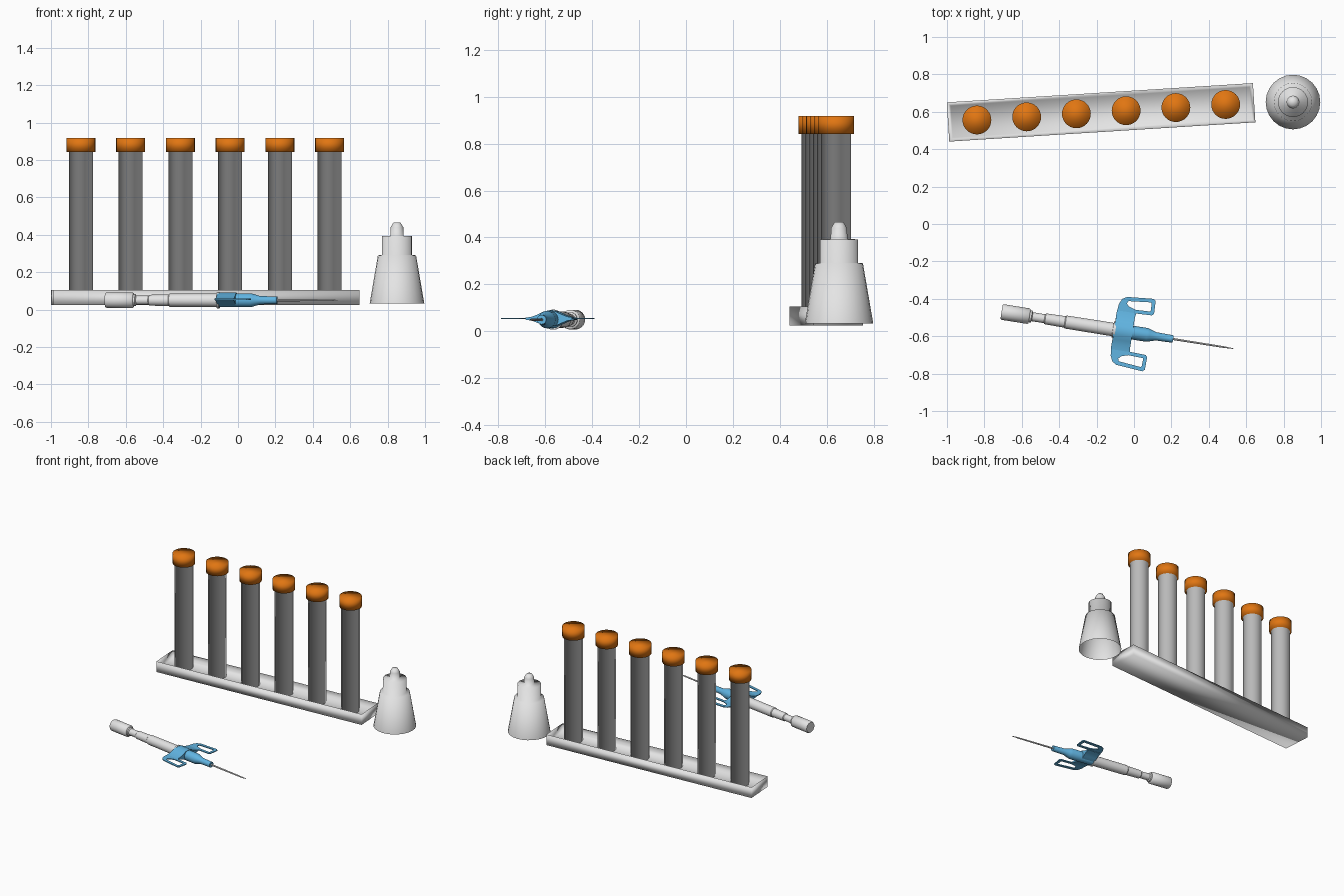
import bpy, bmesh, math
from mathutils import Matrix

if "Cube" in bpy.data.objects:
    bpy.data.objects.remove(bpy.data.objects["Cube"])


def material(name, rgb):
    m = bpy.data.materials.new(name)
    m.diffuse_color = (*rgb, 1)
    m.use_nodes = True
    m.node_tree.nodes["Principled BSDF"].inputs["Base Color"].default_value = m.diffuse_color
    return m


GREY = material("light_grey", (0.78, 0.78, 0.78))
ORANGE = material("orange", (0.75, 0.18, 0.006))
BLUE = material("sky_blue", (0.12, 0.46, 0.76))


def finish(ob, mat, angle):
    """Assign the colour; angle None means smooth over every edge."""
    ob.data.materials.clear()
    ob.data.materials.append(mat)
    bpy.ops.object.select_all(action='DESELECT')
    ob.select_set(True)
    bpy.context.view_layer.objects.active = ob
    if angle is None:
        bpy.ops.object.shade_smooth()
    else:
        bpy.ops.object.shade_smooth_by_angle(angle=math.radians(angle))


def from_bmesh(name, bm, mat, matrix, angle=35):
    me = bpy.data.meshes.new(name)
    bm.to_mesh(me)
    bm.free()
    ob = bpy.data.objects.new(name, me)
    bpy.context.collection.objects.link(ob)
    ob.matrix_world = matrix
    finish(ob, mat, angle)
    return ob


def lathe(name, profile, mat, matrix, sides=24, angle=35, bottom=True, top=1):
    """Solid turned around local z from (radius, height) points, rising.
    top: 1 faces out, -1 faces in (hidden end)."""
    bm = bmesh.new()
    rings = [[bm.verts.new((r * math.cos(2 * math.pi * i / sides),
                            r * math.sin(2 * math.pi * i / sides), z))
              for i in range(sides)] for r, z in profile]
    for a, b in zip(rings, rings[1:]):
        for i in range(sides):
            j = (i + 1) % sides
            bm.faces.new((a[i], a[j], b[j], b[i]))
    if bottom:
        bm.faces.new(rings[0][::-1])
    bm.faces.new(rings[-1][::top])
    return from_bmesh(name, bm, mat, matrix, angle)


# Rack: long shallow tray with sloping inner walls, turned slightly
bm = bmesh.new()
bmesh.ops.create_cube(bm, size=1, matrix=Matrix.Diagonal((1.64, 0.21, 0.08, 1)))
bm.normal_update()
top = max(bm.faces, key=lambda f: f.calc_center_median().z)
bmesh.ops.inset_region(bm, faces=[top], thickness=0.028, depth=-0.045)
from_bmesh("rack_tray", bm, GREY,
           Matrix.Translation((-0.176, 0.597, 0.065)) @ Matrix.Rotation(math.radians(3.6), 4, 'Z'),
           None)

# Six soft-shaded tubes with caps along the rack
for i in range(6):
    t = i / 5
    place = Matrix.Translation((-0.84 + 1.33 * t, 0.556 + 0.083 * t, 0))
    lathe(f"tube_{i + 1}", [(0.064, 0.05), (0.064, 0.86)], GREY, place, 32, None, top=-1)
    lathe(f"tube_cap_{i + 1}", [(0.077, 0.842), (0.077, 0.918)], ORANGE, place, 32, None)

# Dropper bottle: conical body open below, neck and stepped nozzle
lathe("bottle", [(0.146, 0.033), (0.102, 0.29), (0.08, 0.292), (0.08, 0.392),
                 (0.036, 0.394), (0.034, 0.44), (0.019, 0.465)],
      GREY, Matrix.Translation((0.85, 0.652, 0)), 24, None, bottom=False)

# Needle set: local x runs along the barrel, origin at the wings
lying = Matrix.Translation((0, -0.582, 0.05)) @ Matrix.Rotation(math.radians(-9), 4, 'Z')
along = lying @ Matrix.Rotation(math.radians(90), 4, 'Y')
lathe("barrel_grip", [(0.038, -0.717), (0.042, -0.71), (0.042, -0.57), (0.036, -0.565)],
      GREY, along, 24, 60)
lathe("barrel", [(0.032, -0.57), (0.032, -0.555), (0.024, -0.55), (0.024, -0.485),
                 (0.029, -0.48), (0.031, -0.375), (0.035, -0.37), (0.036, -0.115),
                 (0.043, -0.114), (0.043, -0.1)], GREY, along)
lathe("wing_hub", [(0.037, -0.108), (0.037, 0.07), (0.033, 0.085), (0.022, 0.12),
                   (0.02, 0.212)], BLUE, along)
lathe("needle", [(0.006, 0.2), (0.005, 0.48), (0.002, 0.537)], GREY, along, 10)

# Saddle: band that swells from the wings over the hub
half = [(0.105, 0.008), (0.075, 0.013), (0.05, 0.023), (0.025, 0.035)]
upper = half + [(0, 0.04)] + [(-v, z) for v, z in reversed(half)]
section = upper + [(v, -z + 0.008) for v, z in reversed(upper)]
bm = bmesh.new()
ends = [[bm.verts.new((u, v, z)) for v, z in section] for u in (-0.108, -0.008)]
for i in range(len(section)):
    j = (i + 1) % len(section)
    bm.faces.new((ends[0][i], ends[0][j], ends[1][j], ends[1][i]))
for e in ends:
    bm.faces.new(e)
bmesh.ops.recalc_face_normals(bm, faces=bm.faces)
from_bmesh("wing_saddle", bm, BLUE, lying)

# Wings: flat arms ending in open loops, mirrored across the barrel
outline = [(-0.108, 0.0), (-0.109, 0.09), (-0.104, 0.14), (-0.09, 0.17), (-0.066, 0.184),
           (0.076, 0.196), (0.088, 0.186), (0.09, 0.118), (0.08, 0.107), (-0.004, 0.104),
           (-0.009, 0.08), (-0.008, 0.0)]
hole = [(-0.056, 0.163), (0.064, 0.175), (0.069, 0.168), (0.07, 0.126), (-0.012, 0.123),
        (-0.05, 0.135), (-0.062, 0.15)]
for name, side in (("left_wing", 1), ("right_wing", -1)):
    cu = bpy.data.curves.new(name, 'CURVE')
    cu.dimensions = '2D'
    cu.fill_mode = 'BOTH'
    cu.extrude = 0.003
    for pts in (outline, hole):
        sp = cu.splines.new('POLY')
        sp.points.add(len(pts) - 1)
        for p, (x, y) in zip(sp.points, pts):
            p.co = (x, y * side, 0, 1)
        sp.use_cyclic_u = True
    ob = bpy.data.objects.new(name, cu)
    bpy.context.collection.objects.link(ob)
    ob.matrix_world = Matrix.Translation((0, 0, 0.005)) @ lying
    bpy.ops.object.select_all(action='DESELECT')
    ob.select_set(True)
    bpy.context.view_layer.objects.active = ob
    bpy.ops.object.convert(target='MESH')
    finish(bpy.context.view_layer.objects.active, BLUE, 35)
